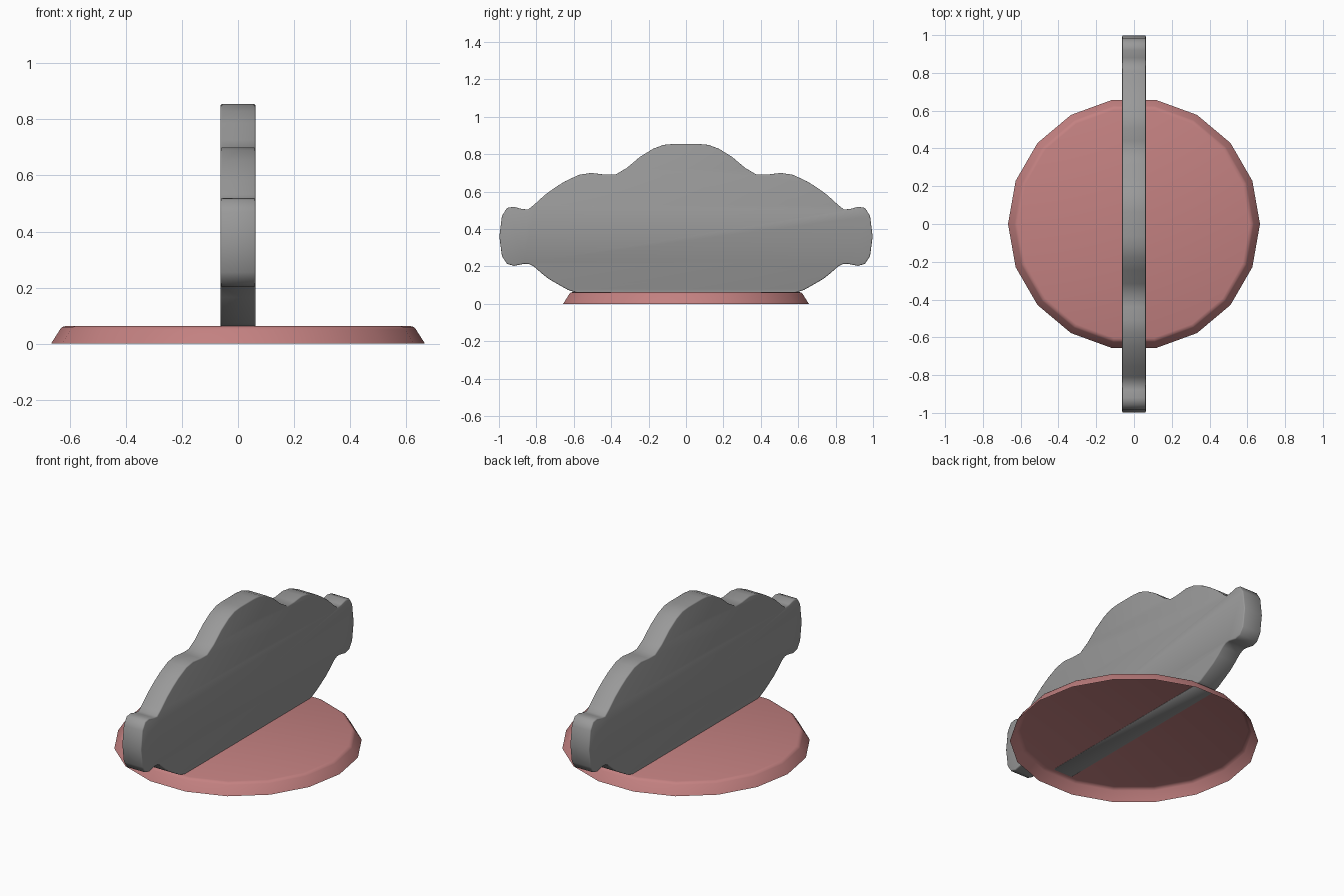
import bpy, bmesh, math

if "Cube" in bpy.data.objects:
    bpy.data.objects.remove(bpy.data.objects["Cube"])

def make_object(name, bm, color, angle):
    bmesh.ops.recalc_face_normals(bm, faces=bm.faces[:])
    mesh = bpy.data.meshes.new(name)
    bm.to_mesh(mesh)
    bm.free()
    ob = bpy.data.objects.new(name, mesh)
    bpy.context.collection.objects.link(ob)
    mat = bpy.data.materials.new(name + "_colour")
    mat.diffuse_color = color
    mat.use_nodes = True
    mat.node_tree.nodes["Principled BSDF"].inputs["Base Color"].default_value = mat.diffuse_color
    mesh.materials.append(mat)
    bpy.ops.object.select_all(action='DESELECT')
    ob.select_set(True)
    bpy.context.view_layer.objects.active = ob
    bpy.ops.object.shade_smooth_by_angle(angle=math.radians(angle))
    return ob

# Base: 18-sided shallow dish lid, sloped rim, open underneath
SIDES = 18
bm = bmesh.new()
rings = []
for r, z in [(0.667, 0), (0.634, 0.052), (0.626, 0.060), (0.612, 0.064)]:
    rings.append([bm.verts.new((r * math.cos(2 * math.pi * i / SIDES),
                                r * math.sin(2 * math.pi * i / SIDES), z))
                  for i in range(SIDES)])
for a, b in zip(rings, rings[1:]):
    for i in range(SIDES):
        j = (i + 1) % SIDES
        bm.faces.new((a[i], a[j], b[j], b[i]))
bm.faces.new(rings[-1])
make_object("base", bm, (0.55, 0.22, 0.22, 1), 40)

# Upright panel: half outline (y, z) mirrored, then extruded along x
half = [(0.595, 0.063), (0.63, 0.074), (0.685, 0.105), (0.735, 0.134),
        (0.775, 0.166), (0.815, 0.201), (0.84, 0.213), (0.866, 0.214),
        (0.92, 0.203), (0.957, 0.214), (0.984, 0.255), (0.998, 0.36),
        (0.984, 0.470), (0.957, 0.513), (0.92, 0.519), (0.88, 0.508),
        (0.845, 0.504), (0.81, 0.532), (0.754, 0.583), (0.70, 0.622),
        (0.647, 0.655), (0.572, 0.690), (0.508, 0.700), (0.44, 0.692),
        (0.377, 0.691), (0.316, 0.727), (0.246, 0.786), (0.176, 0.829),
        (0.12, 0.850), (0.064, 0.855)]
outline = half + [(-y, z) for y, z in reversed(half)]
T = 0.0625
bm = bmesh.new()
face = bm.faces.new([bm.verts.new((-T, y, z)) for y, z in outline])
ext = bmesh.ops.extrude_face_region(bm, geom=[face], use_keep_orig=True)
new_verts = [g for g in ext["geom"] if isinstance(g, bmesh.types.BMVert)]
bmesh.ops.translate(bm, verts=new_verts, vec=(2 * T, 0, 0))
bmesh.ops.recalc_face_normals(bm, faces=bm.faces[:])

# Slightly rounded outline edges on both faces of the panel
rim = [e for e in bm.edges
       if abs(e.verts[0].co.x - e.verts[1].co.x) < 1e-5
       and min(v.co.z for v in e.verts) + max(v.co.z for v in e.verts) > 0.13]
bmesh.ops.bevel(bm, geom=rim, offset=0.006, segments=2, profile=0.5,
                affect='EDGES')
make_object("upright_panel", bm, (0.32, 0.32, 0.32, 1), 50)
